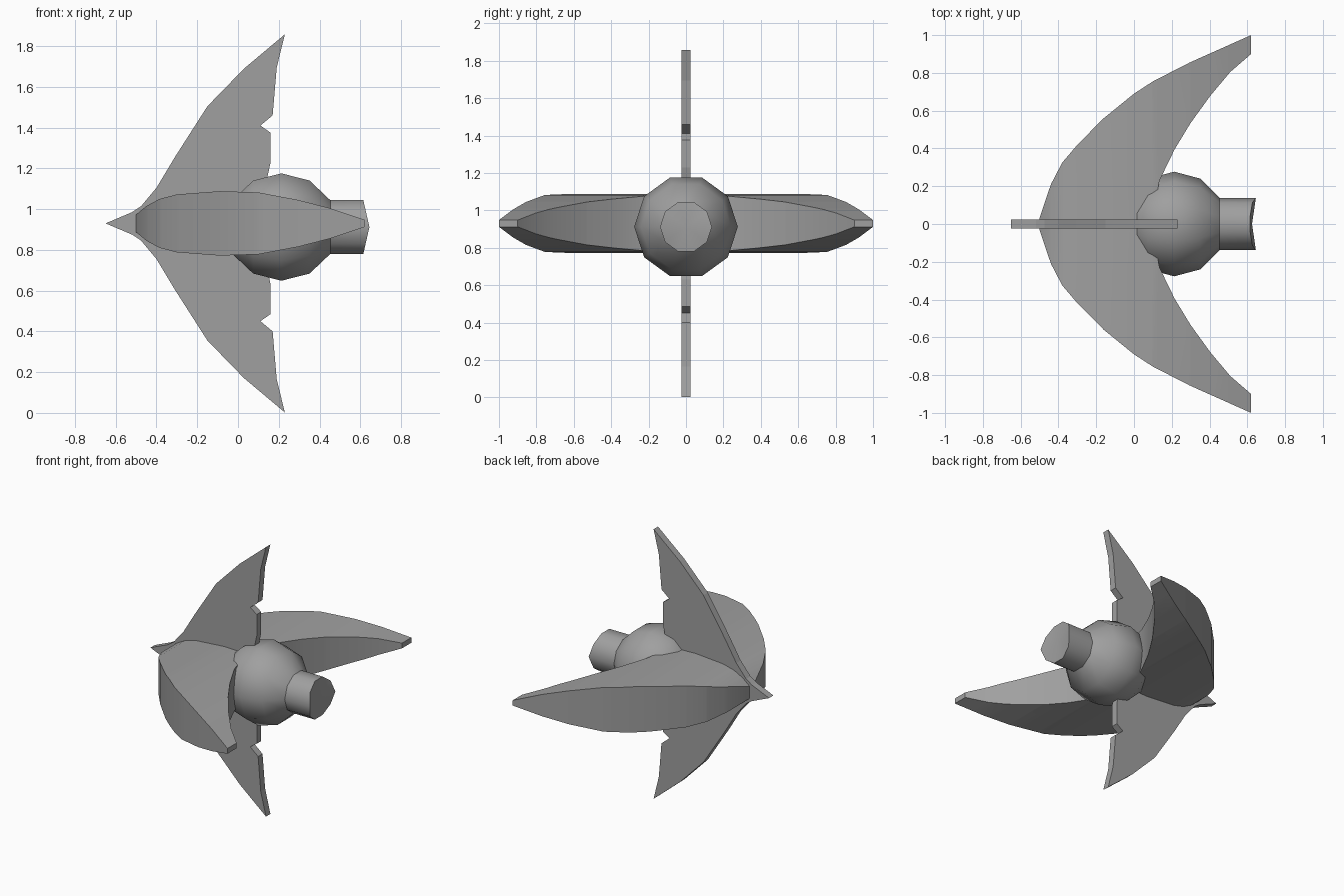
import bpy, bmesh, math

cube = bpy.data.objects.get("Cube")
if cube:
    bpy.data.objects.remove(cube, do_unlink=True)

MID_Z = 0.93      # height of the wing and fin plane
BALL_Z = 0.912    # height of the engine axis

grey = bpy.data.materials.new("hull_grey")
grey.use_nodes = True
grey.diffuse_color = (0.35, 0.35, 0.35, 1)
grey.node_tree.nodes["Principled BSDF"].inputs["Base Color"].default_value = (0.35, 0.35, 0.35, 1)


def finish(name, bm, smooth_angle=None):
    """Turn a bmesh into a named, coloured object."""
    bmesh.ops.recalc_face_normals(bm, faces=bm.faces)
    mesh = bpy.data.meshes.new(name)
    bm.to_mesh(mesh)
    bm.free()
    mesh.materials.append(grey)
    obj = bpy.data.objects.new(name, mesh)
    bpy.context.collection.objects.link(obj)
    if smooth_angle:
        bpy.ops.object.select_all(action='DESELECT')
        obj.select_set(True)
        bpy.context.view_layer.objects.active = obj
        bpy.ops.object.shade_smooth_by_angle(angle=math.radians(smooth_angle))
    return obj


def interp(points, x):
    """Piecewise linear lookup, held constant beyond the ends."""
    if x <= points[0][0]:
        return points[0][1]
    for (x0, v0), (x1, v1) in zip(points, points[1:]):
        if x <= x1:
            return v0 + (v1 - v0) * (x - x0) / (x1 - x0)
    return points[-1][1]


# Crescent wing: plan edges and half thickness along x
outer = [(-.5, .03), (-.44, .21), (-.38, .325), (-.295, .425), (-.16, .56),
         (0, .69), (.1, .755), (.295, .855), (.62, 1)]
inner = [(.09, 0), (.135, .23), (.215, .395), (.3, .535), (.405, .68), (.51, .805), (.62, .9)]
half = [(-.5, .043), (-.45, .085), (-.385, .12), (-.3, .142), (-.09, .158),
        (.1, .152), (.295, .115), (.45, .075), (.62, .018)]

stations = sorted({x for table in (outer, inner, half) for x, _ in table})
bm = bmesh.new()
rings = []
for x in stations:
    a, b, h = (interp(t, x) for t in (inner, outer, half))
    rings.append([bm.verts.new((x, y, MID_Z + z))
                  for y, z in ((a, -h), (b, -h), (b, h), (a, h))])
for r, s in zip(rings, rings[1:]):
    for i in range(4):
        j = (i + 1) % 4
        if i == 3 and r[0].co.y == 0 and s[0].co.y == 0:
            continue          # open along the centre line
        bm.faces.new((r[i], r[j], s[j], s[i]))
bm.faces.new(rings[0])
bm.faces.new(rings[-1])
wing = finish("crescent_wing", bm, 30)
mirror = wing.modifiers.new("other_side", 'MIRROR')
mirror.use_axis = (False, True, False)

# Vertical fin: upper outline mirrored downward, then thickened
upper = [(-.52, .055), (-.475, .085), (-.4, .175), (-.31, .325), (-.15, .575),
         (.03, .76), (.23, .928), (.19, .765), (.17, .53), (.11, .48),
         (.16, .445), (.16, .3), (.145, .23), (.1, .05)]
outline = [(-.65, 0)] + upper + [(x, -z) for x, z in reversed(upper)]
bm = bmesh.new()
face = bm.faces.new([bm.verts.new((x, -.024, MID_Z + z)) for x, z in outline])
grown = bmesh.ops.extrude_face_region(bm, geom=[face])["geom"]
bmesh.ops.translate(bm, vec=(0, .048, 0),
                    verts=[v for v in grown if isinstance(v, bmesh.types.BMVert)])
finish("vertical_fin", bm)

# Engine ball with a nozzle drawn out of its last ring
SIDES, RINGS, RADIUS, BALL_X = 10, 6, .277, .213
bm = bmesh.new()
loops = []
for k in range(1, RINGS + 1):
    t = math.pi * min(k, RINGS - 1) / RINGS
    r = RADIUS * math.sin(t)
    loop = []
    for i in range(SIDES):
        a = math.tau * i / SIDES
        y, z = r * math.cos(a), r * math.sin(a)
        x = BALL_X - RADIUS * math.cos(t)
        if k == RINGS:        # nozzle rim dips at top and bottom
            x = .645 - .03 * abs(z) / .132
        loop.append(bm.verts.new((x, y, BALL_Z + z)))
    loops.append(loop)
front_pole = bm.verts.new((BALL_X - RADIUS, 0, BALL_Z))
nozzle_mid = bm.verts.new((.625, 0, BALL_Z))
for i in range(SIDES):
    j = (i + 1) % SIDES
    for p, q in zip(loops, loops[1:]):
        bm.faces.new((p[i], p[j], q[j], q[i]))
    bm.faces.new((front_pole, loops[0][i], loops[0][j]))
    bm.faces.new((nozzle_mid, loops[-1][i], loops[-1][j]))
finish("engine_ball_and_nozzle", bm, 40)
